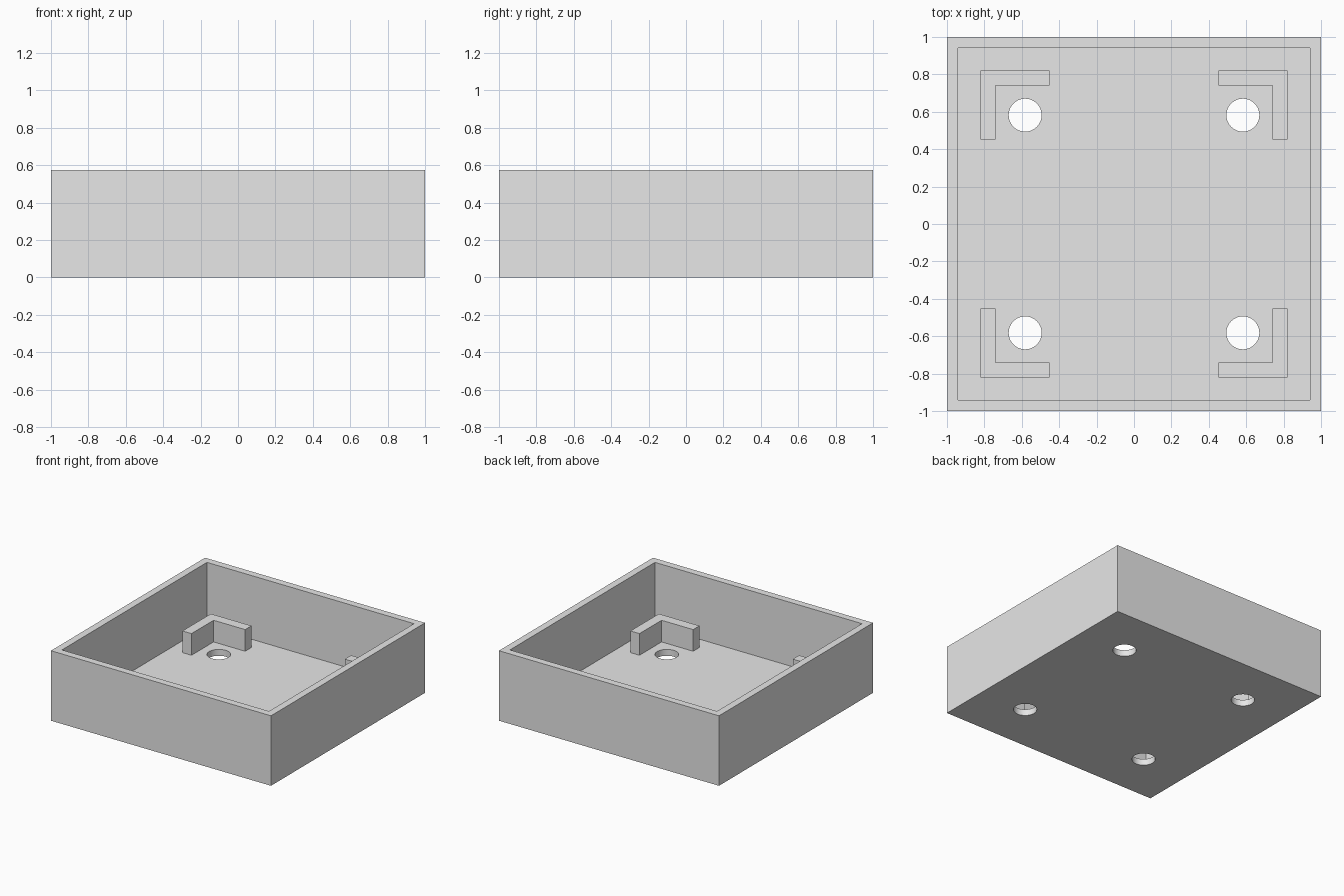
import bpy
import bmesh
from mathutils import Matrix, Vector

default = bpy.data.objects.get("Cube")
if default:
    bpy.data.objects.remove(default, do_unlink=True)

HEIGHT, WALL, FLOOR = 0.575, 0.083, 0.052
HOLE_POS, HOLE_RADIUS = 0.582, 0.088
BRACKET_OUT, BRACKET_IN, BRACKET_END, BRACKET_TOP = 0.822, 0.74, 0.453, 0.23
CORNERS = {"front_right": (-1, -1), "front_left": (1, -1),
           "back_right": (-1, 1), "back_left": (1, 1)}

grey = bpy.data.materials.new("plain_grey")
grey.use_nodes = True
grey.diffuse_color = (0.8, 0.8, 0.8, 1)
grey.node_tree.nodes["Principled BSDF"].inputs["Base Color"].default_value = grey.diffuse_color


def finish(bm, name):
    bmesh.ops.recalc_face_normals(bm, faces=bm.faces)
    mesh = bpy.data.meshes.new(name)
    bm.to_mesh(mesh)
    bm.free()
    mesh.materials.append(grey)
    obj = bpy.data.objects.new(name, mesh)
    bpy.context.collection.objects.link(obj)
    return obj


# Open tray: a block whose top is inset and pushed down to the floor
bm = bmesh.new()
bmesh.ops.create_cube(bm, size=1, matrix=Matrix.Translation((0, 0, HEIGHT / 2))
                      @ Matrix.Diagonal((2, 2, HEIGHT, 1)))
top = max(bm.faces, key=lambda f: f.calc_center_median().z)
bmesh.ops.inset_region(bm, faces=[top], thickness=WALL)
cavity = bmesh.ops.extrude_face_region(bm, geom=[top])["geom"]
bmesh.ops.translate(bm, vec=(0, 0, FLOOR - HEIGHT),
                    verts=[v for v in cavity if isinstance(v, bmesh.types.BMVert)])
if top.is_valid:
    bmesh.ops.delete(bm, geom=[top], context="FACES_ONLY")
tray = finish(bm, "tray")

# Four round screw holes through the floor
bm = bmesh.new()
for sx, sy in CORNERS.values():
    bmesh.ops.create_cone(bm, cap_ends=True, segments=48, radius1=HOLE_RADIUS,
                          radius2=HOLE_RADIUS, depth=0.3,
                          matrix=Matrix.Translation((sx * HOLE_POS, sy * HOLE_POS, 0)))
cutter = finish(bm, "hole_cutter")
cutter.hide_render = True
holes = tray.modifiers.new("holes", "BOOLEAN")
holes.operation = "DIFFERENCE"
holes.solver = "EXACT"
holes.object = cutter
bpy.context.view_layer.objects.active = tray
tray.select_set(True)
bpy.ops.object.modifier_apply(modifier=holes.name)
bpy.data.objects.remove(cutter, do_unlink=True)
bpy.ops.object.shade_smooth_by_angle()

# L-shaped corner brackets standing on the floor
o, i, e = BRACKET_OUT, BRACKET_IN, BRACKET_END
PROFILE = [(o, o), (e, o), (e, i), (i, i), (i, e), (o, e)]
for corner, (sx, sy) in CORNERS.items():
    bm = bmesh.new()
    base = bm.faces.new([bm.verts.new((sx * x, sy * y, FLOOR)) for x, y in PROFILE])
    raised = bmesh.ops.extrude_face_region(bm, geom=[base], use_keep_orig=True)["geom"]
    bmesh.ops.translate(bm, vec=Vector((0, 0, BRACKET_TOP - FLOOR)),
                        verts=[v for v in raised if isinstance(v, bmesh.types.BMVert)])
    finish(bm, corner + "_bracket")
